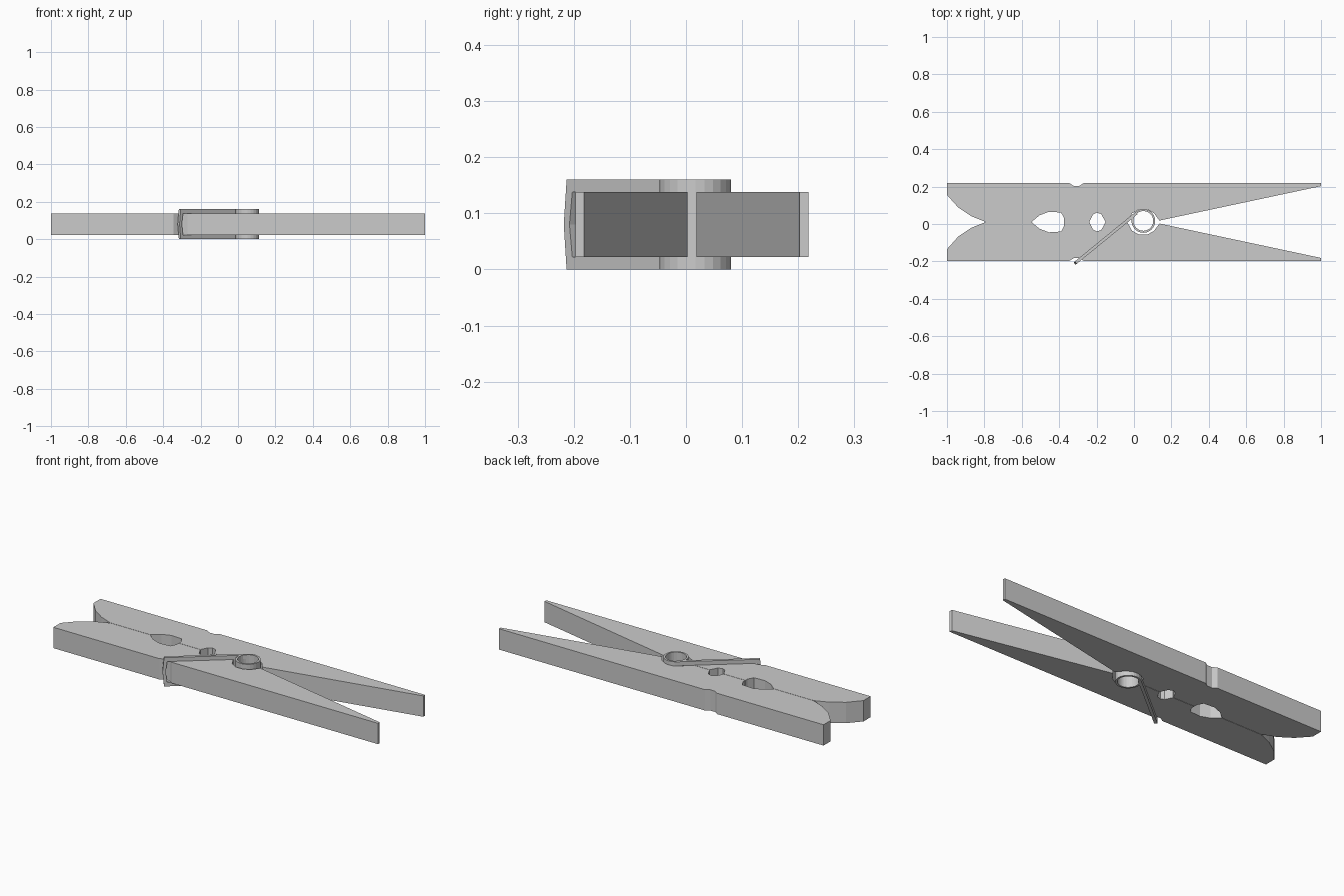
import bpy, bmesh, math
from mathutils import Vector

if "Cube" in bpy.data.objects:
    bpy.data.objects.remove(bpy.data.objects["Cube"])

MID = 0.0105                      # line where the two halves meet
COIL = Vector((0.05, 0.0165, 0))  # spring axis
R_OUT, R_IN, HEIGHT = 0.0635, 0.053, 0.16


def prism(name, outline, place, depth):
    """Extrude a closed outline; place() maps 2D points into 3D."""
    bm = bmesh.new()
    face = bm.faces.new([bm.verts.new(place(a, b)) for a, b in outline])
    ext = bmesh.ops.extrude_face_region(bm, geom=[face])
    moved = [g for g in ext["geom"] if isinstance(g, bmesh.types.BMVert)]
    bmesh.ops.translate(bm, verts=moved, vec=depth)
    return finish(name, bm)


def finish(name, bm):
    bmesh.ops.recalc_face_normals(bm, faces=bm.faces[:])
    mesh = bpy.data.meshes.new(name)
    bm.to_mesh(mesh)
    bm.free()
    obj = bpy.data.objects.new(name, mesh)
    bpy.context.collection.objects.link(obj)
    return obj


# Wooden halves: one profile measured from the meeting line, mirrored
G = 0.001
half = [
    (-1, 0.2075), (-1, 0.145), (-0.94, 0.078), (-0.87, 0.031), (-0.795, G),
    # large grip hole
    (-0.547, G), (-0.505, 0.036), (-0.455, 0.055), (-0.39, 0.051), (-0.373, 0.02), (-0.373, G),
    # small grip hole
    (-0.239, G), (-0.219, 0.04), (-0.2, 0.05), (-0.175, 0.043), (-0.153, G),
    # spring seat
    (-0.036, G), (-0.01, 0.047), (0.027, 0.067), (0.073, 0.067), (0.107, 0.047), (0.136, 0.008),
    # handle and outer notch
    (1, 0.192), (1, 0.2075),
    (-0.27, 0.2075), (-0.292, 0.193), (-0.322, 0.193), (-0.345, 0.2075),
]
for name, side in (("back_jaw", 1), ("front_jaw", -1)):
    prism(name, half, lambda x, y: (x, MID + side * y, 0.022), Vector((0, 0, 0.116)))

# Spring coil: hollow cylinder
N = 24
bm = bmesh.new()
rings = []
for r, z in ((R_OUT, 0), (R_OUT, HEIGHT), (R_IN, HEIGHT), (R_IN, 0)):
    rings.append([bm.verts.new(COIL + Vector((r * math.cos(2 * math.pi * i / N),
                                              r * math.sin(2 * math.pi * i / N), z)))
                  for i in range(N)])
for k in range(4):
    a, b = rings[k], rings[(k + 1) % 4]
    for i in range(N):
        j = (i + 1) % N
        bm.faces.new((a[i], a[j], b[j], b[i]))
finish("spring_coil", bm)

# Spring arms: a bowed U tangent to the coil, hooked over the front jaw
ang = math.radians(39.2)
u = Vector((-math.cos(ang), -math.sin(ang), 0))
n = Vector((-math.sin(ang), math.cos(ang), 0))
start = COIL + R_OUT * n
L, W, T = 0.421, 0.022, 0.016
arm = [(0, HEIGHT), (L, HEIGHT), (L + 0.008, 0.08), (L, 0), (0, 0), (0, W),
       (L - T, W), (L - T + 0.008, 0.08), (L - T, HEIGHT - W), (0, HEIGHT - W)]
prism("spring_arms", arm, lambda d, z: start + u * d + Vector((0, 0, z)), -T * n)
